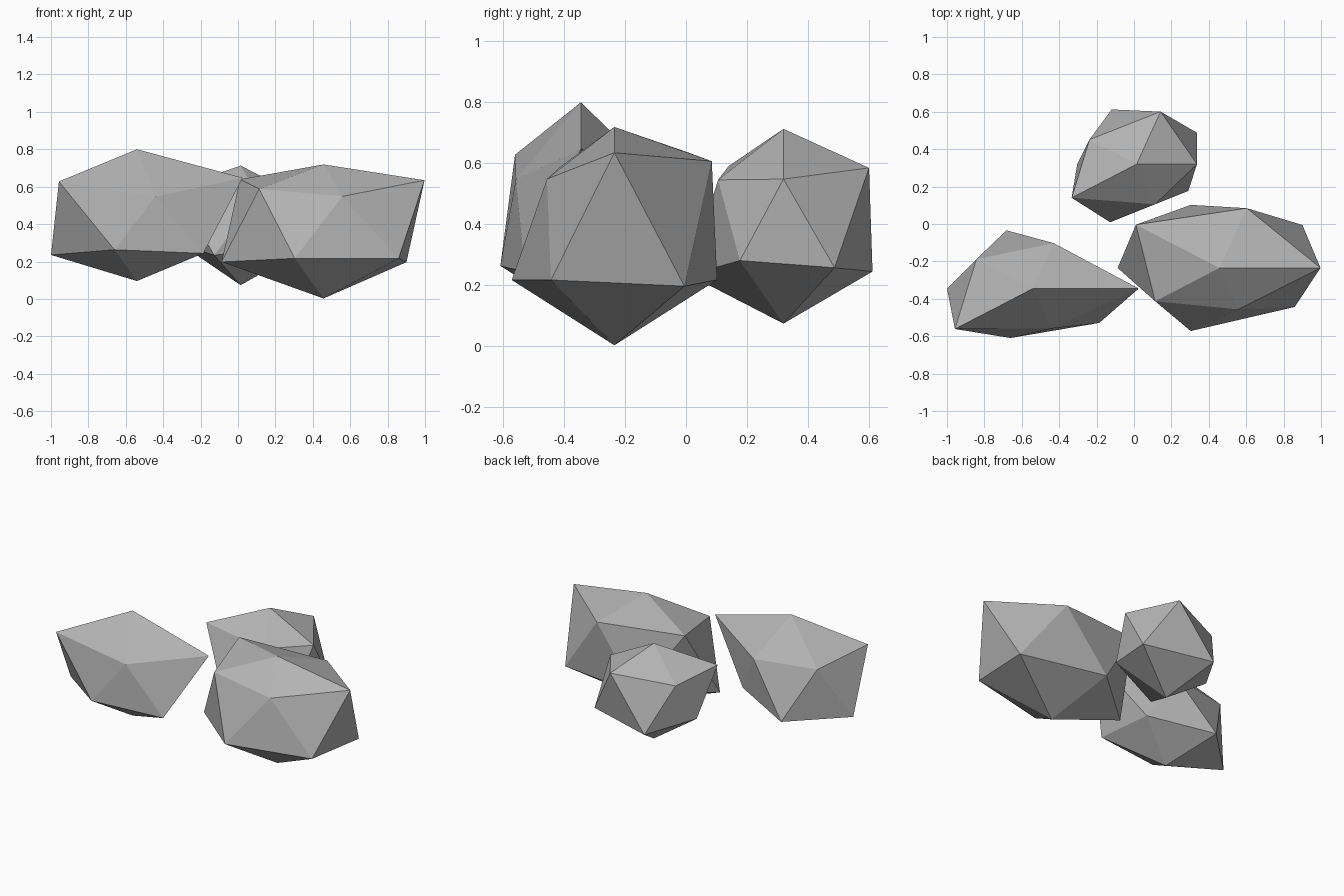
import bpy
import math

if "Cube" in bpy.data.objects:
    bpy.data.objects.remove(bpy.data.objects["Cube"])

STRETCH = (1.0, 0.713, 0.805)  # shared flattening of every rock

# Mid-grey stone
stone = bpy.data.materials.new("stone")
stone.diffuse_color = (0.45, 0.45, 0.45, 1)
stone.use_nodes = True
stone.node_tree.nodes["Principled BSDF"].inputs["Base Color"].default_value = stone.diffuse_color


def rock(name, centre, top, bottom, ring):
    """Icosahedron with each corner pushed in or out along its radius.
    ring holds the radius of the corners every 36 degrees (upper, lower, ...)."""
    bpy.ops.mesh.primitive_ico_sphere_add(subdivisions=1, radius=1, location=centre)
    ob = bpy.context.object
    ob.name = name
    ob.data.materials.append(stone)
    for v in ob.data.vertices:
        d = v.co.normalized()
        if abs(d.z) > 0.9:
            r = top if d.z > 0 else bottom
        else:
            r = ring[round(math.degrees(math.atan2(d.y, d.x)) / 36) % 10]
        v.co = [r * s * c for s, c in zip(STRETCH, d)]
    return ob


# Large rock at front right
rock("right_rock", (0.457, -0.235, 0.417), 0.375, 0.515,
     [0.604, 0.613, 0.527, 0.556, 0.617, 0.609, 0.475, 0.556, 0.365, 0.556])

# Pointed rock at front left
rock("left_rock", (-0.54, -0.345, 0.42), 0.472, 0.403,
     [0.632, 0.365, 0.40, 0.513, 0.418, 0.514, 0.577, 0.436, 0.352, 0.49])

# Small rock at the back
rock("back_rock", (0.014, 0.32, 0.418), 0.366, 0.428,
     [0.361, 0.447, 0.463, 0.482, 0.349, 0.355, 0.48, 0.512, 0.354, 0.382])
